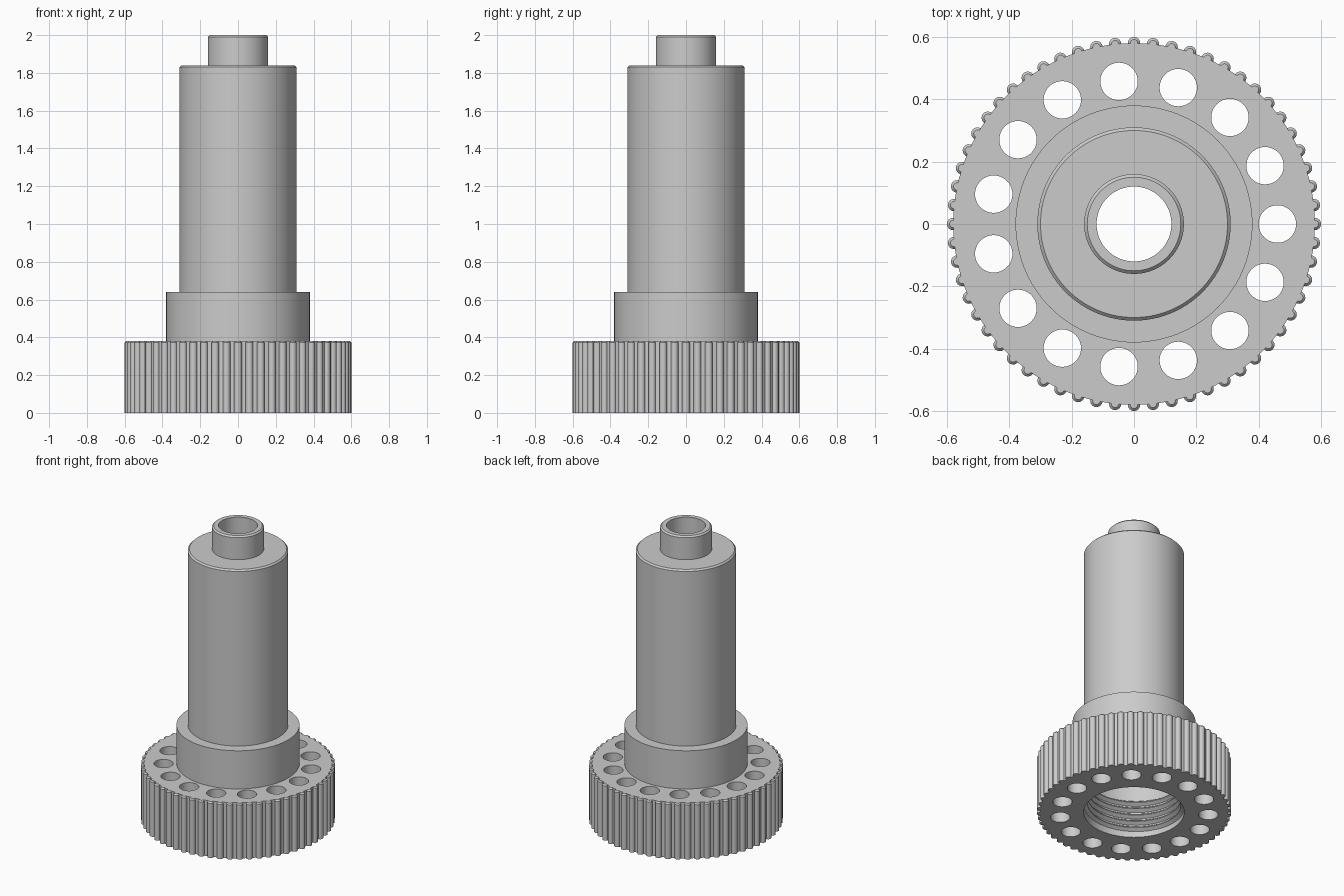
import bpy, bmesh, math
from mathutils import Vector

if "Cube" in bpy.data.objects:
    bpy.data.objects.remove(bpy.data.objects["Cube"])

grey = bpy.data.materials.new("plain grey")
grey.use_nodes = True
colour = (0.6, 0.6, 0.6, 1)
grey.diffuse_color = colour
grey.node_tree.nodes["Principled BSDF"].inputs["Base Color"].default_value = colour


def make_object(name, bm):
    bmesh.ops.recalc_face_normals(bm, faces=bm.faces)
    mesh = bpy.data.meshes.new(name)
    bm.to_mesh(mesh)
    bm.free()
    mesh.materials.append(grey)
    obj = bpy.data.objects.new(name, mesh)
    bpy.context.collection.objects.link(obj)
    return obj


def select(obj):
    bpy.ops.object.select_all(action="DESELECT")
    obj.select_set(True)
    bpy.context.view_layer.objects.active = obj


def smooth(obj):
    select(obj)
    bpy.ops.object.shade_smooth_by_angle(angle=math.radians(30))


def lathe(bm, profile, steps, centre=(0, 0)):
    """Revolve (radius, height) points round a vertical axis."""
    rings = []
    for i in range(steps):
        a = math.tau * i / steps
        rings.append([bm.verts.new((centre[0] + r * math.cos(a),
                                    centre[1] + r * math.sin(a), z))
                      for r, z in profile])
    return rings


def skin(bm, rings, closed_round):
    """Join neighbouring sections; every section is a closed loop."""
    n = len(rings[0])
    for i in range(len(rings) if closed_round else len(rings) - 1):
        a, b = rings[i], rings[(i + 1) % len(rings)]
        for j in range(n):
            k = (j + 1) % n
            bm.faces.new((a[j], b[j], b[k], a[k]))


def polar(radius, angle):
    return radius * math.cos(angle), radius * math.sin(angle)


FLANGE_TOP, FLANGE_R, BORE_R, BORE_TOP = 0.38, 0.58, 0.31, 0.52

# Stepped hollow body: bore, through hole, nozzle, column, collar, flange
body_profile = [
    (BORE_R, 0), (BORE_R, BORE_TOP), (0.12, BORE_TOP), (0.12, 2),
    (0.15, 2), (0.16, 1.99), (0.16, 1.84),
    (0.3, 1.84), (0.31, 1.83), (0.31, 0.64),
    (0.38, 0.64), (0.38, FLANGE_TOP), (FLANGE_R, FLANGE_TOP), (FLANGE_R, 0),
]
bm = bmesh.new()
skin(bm, lathe(bm, body_profile, 120), True)
body = make_object("stepped_body", bm)

# Ring of holes through the flange
bm = bmesh.new()
for i in range(15):
    centre = polar(0.46, math.tau * i / 15)
    rings = lathe(bm, [(0.06, -0.1), (0.06, FLANGE_TOP + 0.1)], 40, centre)
    for j in range(len(rings)):
        a, b = rings[j], rings[(j + 1) % len(rings)]
        bm.faces.new((a[0], b[0], b[1], a[1]))
    bm.faces.new([r[0] for r in rings])
    bm.faces.new([r[1] for r in rings])
cutter = make_object("hole_cutter", bm)
cutter.hide_render = True
cut = body.modifiers.new("holes", "BOOLEAN")
cut.operation, cut.solver, cut.object = "DIFFERENCE", "EXACT", cutter
select(body)
bpy.ops.object.modifier_apply(modifier=cut.name)
bpy.data.objects.remove(cutter)
smooth(body)

# Rounded grip ribs round the flange, with a small chamfer on top
bm = bmesh.new()
for i in range(60):
    centre = polar(FLANGE_R, math.tau * i / 60)
    levels = [(0.02, 0), (0.02, FLANGE_TOP - 0.008), (0.012, FLANGE_TOP)]
    rings = lathe(bm, levels, 16, centre)
    for j in range(len(rings)):
        a, b = rings[j], rings[(j + 1) % len(rings)]
        for k in range(len(levels) - 1):
            bm.faces.new((a[k], b[k], b[k + 1], a[k + 1]))
    bm.faces.new([r[0] for r in rings])
    bm.faces.new([r[-1] for r in rings])
smooth(make_object("grip_ribs", bm))

# Helical thread inside the lower bore
PITCH, TURNS, STEPS = 0.045, 5, 72
bm = bmesh.new()
sections = []
for i in range(TURNS * STEPS + 1):
    a = math.tau * i / STEPS
    base = 0.03 + PITCH * i / STEPS
    section = [(BORE_R + 0.003, -0.02), (BORE_R - 0.022, -0.003),
               (BORE_R - 0.022, 0.003), (BORE_R + 0.003, 0.02)]
    sections.append([bm.verts.new(Vector((*polar(r, a), base + dz)))
                     for r, dz in section])
skin(bm, sections, False)
bm.faces.new(sections[0])
bm.faces.new(sections[-1])
smooth(make_object("inner_thread", bm))
